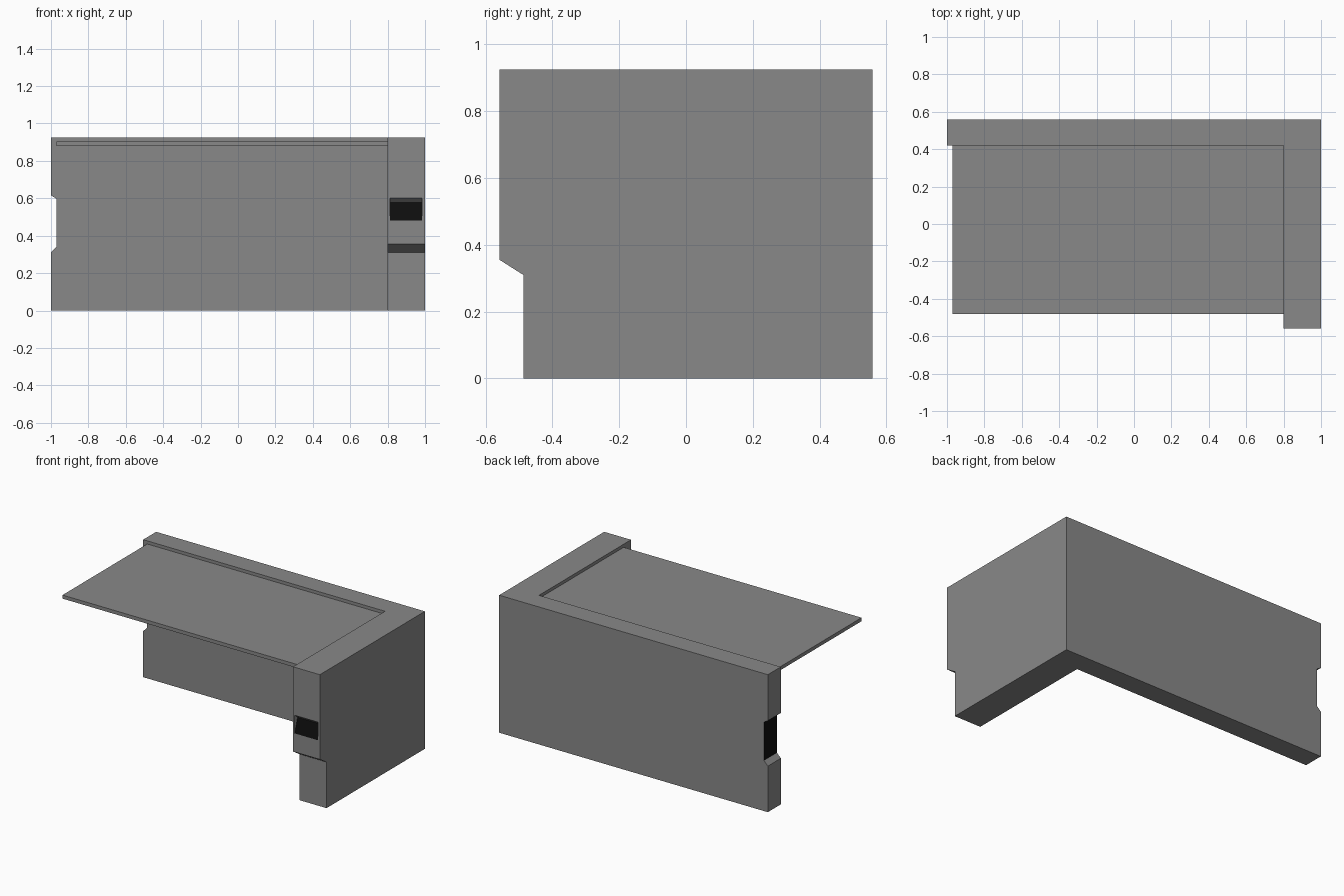
import bpy, bmesh
from mathutils import Vector

if "Cube" in bpy.data.objects:
    bpy.data.objects.remove(bpy.data.objects["Cube"])

# Flat colours
def material(name, rgb):
    m = bpy.data.materials.new(name)
    m.diffuse_color = (*rgb, 1)
    m.use_nodes = True
    m.node_tree.nodes["Principled BSDF"].inputs["Base Color"].default_value = m.diffuse_color
    return m

grey = material("counter grey", (0.25, 0.25, 0.25))
black = material("panel black", (0.004, 0.004, 0.004))

def prism(name, points, direction):
    """Extrude a flat outline along a direction into a closed solid."""
    bm = bmesh.new()
    face = bm.faces.new([bm.verts.new(p) for p in points])
    out = bmesh.ops.extrude_face_region(bm, geom=[face])
    verts = [g for g in out["geom"] if isinstance(g, bmesh.types.BMVert)]
    bmesh.ops.translate(bm, verts=verts, vec=Vector(direction))
    bmesh.ops.recalc_face_normals(bm, faces=bm.faces)
    me = bpy.data.meshes.new(name)
    bm.to_mesh(me)
    bm.free()
    me.materials.append(grey)
    ob = bpy.data.objects.new(name, me)
    bpy.context.collection.objects.link(ob)
    return ob

def cut(target, cutter):
    mod = target.modifiers.new("cut", 'BOOLEAN')
    mod.operation = 'DIFFERENCE'
    mod.solver = 'EXACT'
    mod.object = cutter
    bpy.context.view_layer.objects.active = target
    bpy.ops.object.modifier_apply(modifier=mod.name)
    bpy.data.objects.remove(cutter)

H, Y = 0.925, 0.558

# L-shaped counter body: long back wall plus right wing
outline = [(-1, Y), (-1, 0.42), (0.8, 0.42), (0.8, -Y), (1, -Y), (1, Y)]
body = prism("counter_body", [(x, y, 0) for x, y in outline], (0, 0, H))

# Toe recess under the wing front, with sloped upper edge
toe = [(-0.487, -0.1), (-0.487, 0.31), (-Y, 0.355), (-0.7, 0.355), (-0.7, -0.1)]
cut(body, prism("toe_cutter", [(0.7, y, z) for y, z in toe], (0.4, 0, 0)))

# Chamfered notch in the left end of the wall
notch = [(-1.1, 0.31), (-1, 0.31), (-0.97, 0.34), (-0.97, 0.597), (-1, 0.615), (-1.1, 0.615)]
cut(body, prism("notch_cutter", [(x, 0.3, z) for x, z in notch], (0, 0.4, 0)))

# Wedge recess holding the tilted panel on the wing front
wedge = [(-0.6, 0.48), (-Y, 0.48), (-0.528, 0.577), (-Y, 0.602), (-0.6, 0.602)]
cut(body, prism("panel_cutter", [(0.813, y, z) for y, z in wedge], (0.172, 0, 0)))

# Black panels: the notch floor and the face tilted up towards the front
body.data.materials.clear()
body.data.materials.append(grey)
body.data.materials.append(black)
for p in body.data.polygons:
    n, c = p.normal, p.center
    notch_floor = n.x < -0.95 and -0.98 < c.x < -0.96
    tilted_panel = n.y < -0.5 and n.z > 0.1
    p.material_index = 1 if notch_floor or tilted_panel else 0

# Desk slab set just below the counter top
prism("desk_slab", [(-0.97, -0.48, 0.88), (0.8, -0.48, 0.88), (0.8, 0.42, 0.88), (-0.97, 0.42, 0.88)],
      (0, 0, 0.024))
